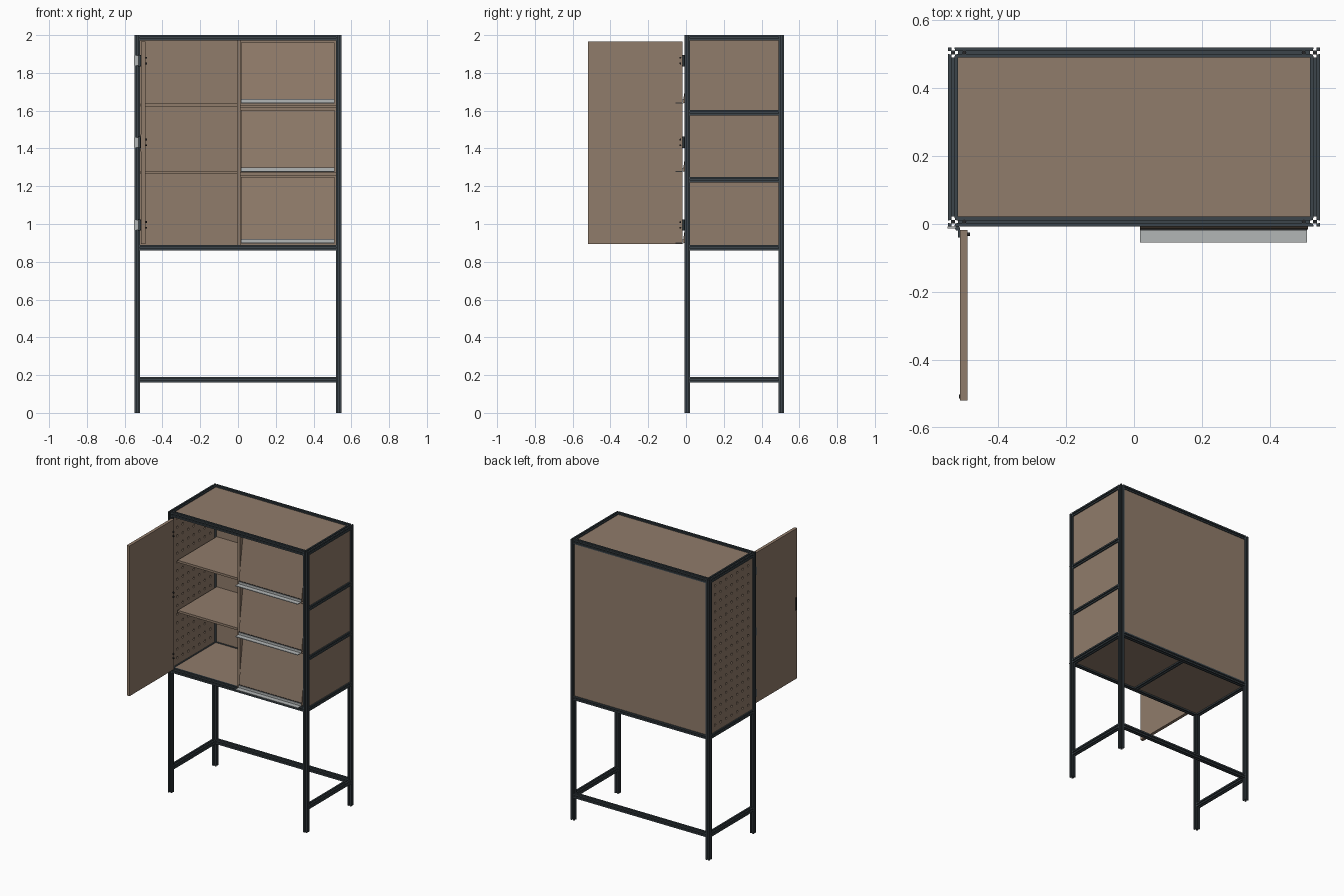
import bpy, bmesh, math
from mathutils import Matrix, Vector

if "Cube" in bpy.data.objects:
    bpy.data.objects.remove(bpy.data.objects["Cube"])


def material(name, r, g, b):
    m = bpy.data.materials.new(name)
    m.use_nodes = True
    m.diffuse_color = (r, g, b, 1)
    m.node_tree.nodes["Principled BSDF"].inputs["Base Color"].default_value = (r, g, b, 1)
    return m


WOOD = material("brown board", 0.28, 0.20, 0.145)
FRAME = material("dark slate metal", 0.045, 0.06, 0.07)
METAL = material("light grey metal", 0.45, 0.47, 0.47)
BLACK = material("near black", 0.02, 0.02, 0.022)


def finish(bm, name, mat):
    bmesh.ops.recalc_face_normals(bm, faces=bm.faces)
    me = bpy.data.meshes.new(name)
    bm.to_mesh(me)
    bm.free()
    ob = bpy.data.objects.new(name, me)
    bpy.context.collection.objects.link(ob)
    me.materials.append(mat)
    return ob


def box(name, mat, x, y, z):
    """Box from (min, max) ranges."""
    bm = bmesh.new()
    bmesh.ops.create_cube(bm, size=1)
    for v in bm.verts:
        v.co = [(r[0] + r[1]) / 2 + c * (r[1] - r[0]) for r, c in zip((x, y, z), v.co)]
    return finish(bm, name, mat)


TURN = {"x": Matrix.Rotation(math.pi / 2, 4, "Y"),
        "y": Matrix.Rotation(-math.pi / 2, 4, "X"),
        "z": Matrix.Identity(4)}


def cylinder(bm, centre, radius, depth, axis, sides=12):
    bmesh.ops.create_cone(bm, cap_ends=True, segments=sides, radius1=radius, radius2=radius,
                          depth=depth, matrix=Matrix.Translation(centre) @ TURN[axis])


H = 0.0145  # half width of the slotted bar


def bar(name, start, length, axis):
    """T-slotted bar running from start along the axis."""
    side = [(H, -H), (H, -.004), (H - .004, -.004), (H - .004, -.005), (H - .009, -.005),
            (H - .009, .005), (H - .004, .005), (H - .004, .004), (H, .004)]
    bm = bmesh.new()
    verts = []
    for k in range(4):
        turn = Matrix.Rotation(k * math.pi / 2, 4, "Z")
        verts += [bm.verts.new(turn @ Vector((a, b, 0))) for a, b in side]
    face = bm.faces.new(verts)
    ext = bmesh.ops.extrude_face_region(bm, geom=[face])
    bmesh.ops.translate(bm, vec=(0, 0, length),
                        verts=[e for e in ext["geom"] if isinstance(e, bmesh.types.BMVert)])
    bm.transform(Matrix.Translation(start) @ TURN[axis])
    return finish(bm, name, FRAME)


# Frame: posts, rails and stretchers
PX, FY, BY = 0.533, 0.007, 0.505
TOP, BASE, LOW = 2 - H, 0.873, 0.175
SPAN_X, SPAN_Y = 2 * (PX - H), BY - FY - 2 * H

for sx, side in ((-1, "right"), (1, "left")):
    for y, end in ((FY, "front"), (BY, "back")):
        bar(f"{end}_{side}_post", (sx * PX, y, 0), 2, "z")
    heights = [("top", TOP), ("base", BASE), ("low", LOW)]
    if sx > 0:
        heights += [("upper_middle", 1.588), ("lower_middle", 1.235)]
    for label, z in heights:
        bar(f"{side}_{label}_rail", (sx * PX, FY + H, z), SPAN_Y, "y")
for label, y, z in (("front_top", FY, TOP), ("back_top", BY, TOP), ("front_base", FY, BASE),
                    ("back_base", BY, BASE), ("back_low", BY, LOW)):
    bar(f"{label}_rail", (-PX + H, y, z), SPAN_X, "x")
bar("base_cross_rail", (0, FY + H, BASE), SPAN_Y, "y")

# Bolt heads on the top rails
bm = bmesh.new()
for sx in (-1, 1):
    for y in (FY, BY):
        cylinder(bm, (sx * 0.5, y, 1.999), 0.006, 0.004, "z")
        cylinder(bm, (sx * PX, y, 1.999), 0.004, 0.004, "z")
finish(bm, "bolt_heads", BLACK)

# Boards set in the frame
IN_X, IN_Y = (-PX + H, PX - H), (FY + H, BY - H)
FULL_Z = (BASE + H, TOP - H)
box("top_board", WOOD, IN_X, IN_Y, (1.978, 1.992))
box("base_board", WOOD, IN_X, IN_Y, (0.868, 0.884))
box("back_board", WOOD, IN_X, (BY - 0.006, BY + 0.008), FULL_Z)
for label, lo, hi in (("lower", FULL_Z[0], 1.235 - H), ("middle", 1.235 + H, 1.588 - H),
                      ("upper", 1.588 + H, FULL_Z[1])):
    box(f"left_{label}_side_board", WOOD, (PX - 0.008, PX + 0.006), IN_Y, (lo, hi))
box("divider", WOOD, (-0.006, 0.013), (0.005, BY - 0.006), FULL_Z)
for label, z in (("upper", 1.63), ("lower", 1.273)):
    box(f"{label}_open_shelf", WOOD, (-0.515, -0.006), (0.055, 0.495), (z - 0.008, z + 0.008))
    box(f"{label}_bin_shelf", WOOD, (0.013, 0.518), (0.045, 0.495), (z - 0.016, z))

# Perforated side board
peg = box("right_pegboard", WOOD, (-PX - 0.006, -PX + 0.006), IN_Y, FULL_Z)
bm = bmesh.new()
for j in range(17):
    for i in range(7):
        cylinder(bm, (-PX, 0.07 + 0.062 * i, 0.935 + 0.062 * j), 0.009, 0.05, "x", 8)
cutter = finish(bm, "peg_hole_cutter", WOOD)
cutter.hide_render = True
cutter.hide_viewport = True
cutter.display_type = "WIRE"
holes = peg.modifiers.new("peg holes", "BOOLEAN")
holes.operation, holes.object, holes.solver = "DIFFERENCE", cutter, "EXACT"

# Tilted flap fronts with pull handles
for label, lo, hi in (("lower", 0.9, 1.25), ("middle", 1.278, 1.606), ("upper", 1.64, 1.963)):
    flap = box(f"{label}_flap", WOOD, (0.017, 0.512), (-0.012, 0), (0, hi - lo))
    flap.location = (0, -0.005, lo)
    flap.rotation_euler.x = -math.atan2(0.05, hi - lo)
    box(f"{label}_handle_plate", METAL, (0.017, 0.51), (-0.055, -0.012), (lo - 0.003, lo + 0.002))
    box(f"{label}_handle_flange", METAL, (0.017, 0.51), (-0.021, -0.016), (lo, lo + 0.018))
    box(f"{label}_handle_seal", BLACK, (0.017, 0.51), (-0.017, -0.009), (lo + 0.015, lo + 0.021))

# Open door with its latch plate
box("door", WOOD, (-0.513, -0.491), (-0.52, -0.018), (0.895, 1.965))
box("door_latch_plate", BLACK, (-0.515, -0.512), (-0.514, -0.502), (1.385, 1.475))

# Hinges
for n, z in enumerate((0.995, 1.432, 1.865)):
    zr = (z - 0.026, z + 0.026)
    box(f"hinge_{n}_post_leaf", METAL, (-0.55, -0.525), (-0.013, -0.007), zr)
    box(f"hinge_{n}_door_leaf", FRAME, (-0.518, -0.512), (-0.04, -0.01), zr)
    bm = bmesh.new()
    cylinder(bm, (-0.52, -0.013, z), 0.007, 0.06, "z")
    finish(bm, f"hinge_{n}_barrel", FRAME)
    bm = bmesh.new()
    for dz in (-0.015, 0.015):
        cylinder(bm, (-0.488, -0.03, z + dz), 0.005, 0.01, "x")
    finish(bm, f"hinge_{n}_nuts", BLACK)
